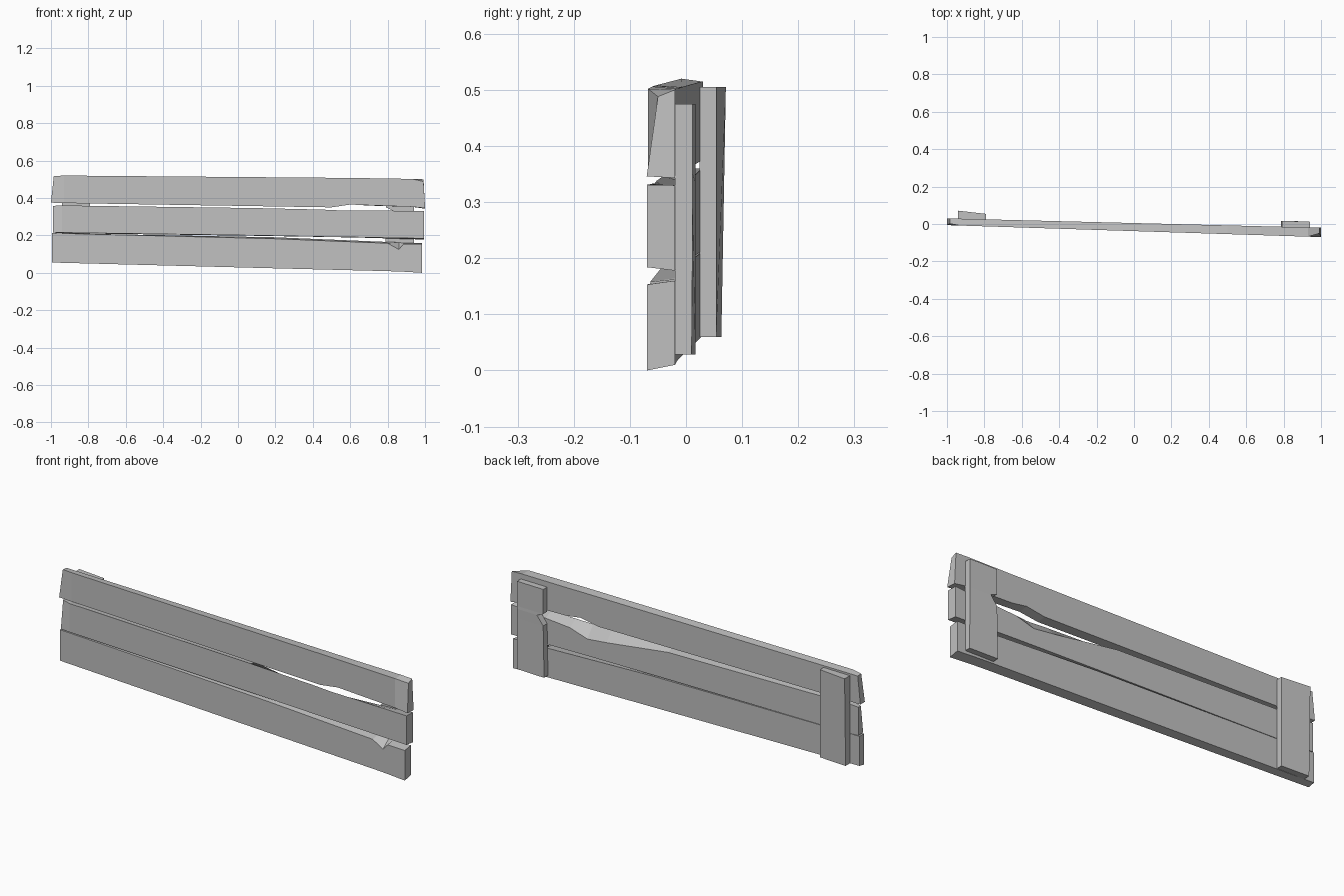
import bpy
import bmesh

cube = bpy.data.objects.get("Cube")
if cube:
    bpy.data.objects.remove(cube, do_unlink=True)

grey = bpy.data.materials.new("weathered_grey")
grey.use_nodes = True
colour = (0.53, 0.53, 0.53, 1)
grey.diffuse_color = colour
grey.node_tree.nodes["Principled BSDF"].inputs["Base Color"].default_value = colour


def loft(name, rings):
    """Join four-sided rings into a closed, flat-faced solid."""
    bm = bmesh.new()
    loops = [[bm.verts.new(p) for p in ring] for ring in rings]
    for a, b in zip(loops, loops[1:]):
        for i in range(4):
            j = (i + 1) % 4
            bm.faces.new((a[i], a[j], b[j], b[i]))
    bm.faces.new(loops[0])
    bm.faces.new(loops[-1])
    bmesh.ops.recalc_face_normals(bm, faces=bm.faces)
    mesh = bpy.data.meshes.new(name)
    bm.to_mesh(mesh)
    bm.free()
    mesh.materials.append(grey)
    obj = bpy.data.objects.new(name, mesh)
    bpy.context.collection.objects.link(obj)
    return obj


def front(x):
    return -0.038 - 0.032 * x


def back(x):
    return 0.005 - 0.025 * x


def plank(name, stations):
    """Station: x, front bottom, front top, back bottom, back top,
    then optional lean of the top along x and inset of the front top."""
    rings = []
    for station in stations:
        x, fb, ft, bb, bt, lean, inset = (tuple(station) + (0, 0))[:7]
        rings.append([(x, front(x), fb), (x + lean, front(x) + inset, ft),
                      (x + lean, back(x), bt), (x, back(x), bb)])
    return loft(name, rings)


# Three warped boards, with worn and splintered edges
plank("top_board", [
    (-1, 0.375, 0.517, 0.375, 0.515, 0.015, 0.008),
    (-0.93, 0.373, 0.52, 0.374, 0.515),
    (0.5, 0.35, 0.508, 0.355, 0.505),
    (0.6, 0.365, 0.507, 0.372, 0.504),
    (0.68, 0.362, 0.506, 0.36, 0.503),
    (0.93, 0.353, 0.502, 0.353, 0.502),
    (1, 0.346, 0.488, 0.343, 0.5, -0.008, 0.02)])

plank("middle_board", [
    (-0.99, 0.217, 0.358, 0.215, 0.358, 0, 0.018),
    (-0.94, 0.215, 0.36, 0.212, 0.36),
    (0.1, 0.2, 0.346, 0.198, 0.335),
    (0.45, 0.193, 0.338, 0.192, 0.287),
    (0.56, 0.191, 0.333, 0.19, 0.275),
    (0.66, 0.19, 0.333, 0.188, 0.305),
    (0.8, 0.187, 0.332, 0.184, 0.315),
    (0.995, 0.184, 0.331, 0.178, 0.33)])

plank("bottom_board", [
    (-0.995, 0.055, 0.212, 0.062, 0.212),
    (0.2, 0.024, 0.182, 0.033, 0.19),
    (0.8, 0.009, 0.158, 0.018, 0.165),
    (0.86, 0.007, 0.125, 0.016, 0.163),
    (0.885, 0.006, 0.154, 0.015, 0.16),
    (0.985, 0, 0.153, 0.01, 0.16)])


def cleat(name, levels, outer, near, far, inner):
    """Upright batten; each level gives z and the position of its inner edge."""
    rings = []
    for z, edge in levels:
        rings.append([(outer, back(outer) - 0.001, z), (edge, back(edge) - 0.001, z),
                      (edge, inner, z), (outer, near if z < 0.2 else far, z)])
    return loft(name, rings)


# Upright battens across the back, one with a chipped inner edge
cleat("left_batten", [(0.028, 0.785), (0.29, 0.79), (0.335, 0.825), (0.35, 0.79),
                      (0.475, 0.79)], 0.94, 0.01, 0.012, 0.017)
cleat("right_batten", [(0.06, -0.79), (0.505, -0.79)], -0.94, 0.063, 0.071, 0.054)
